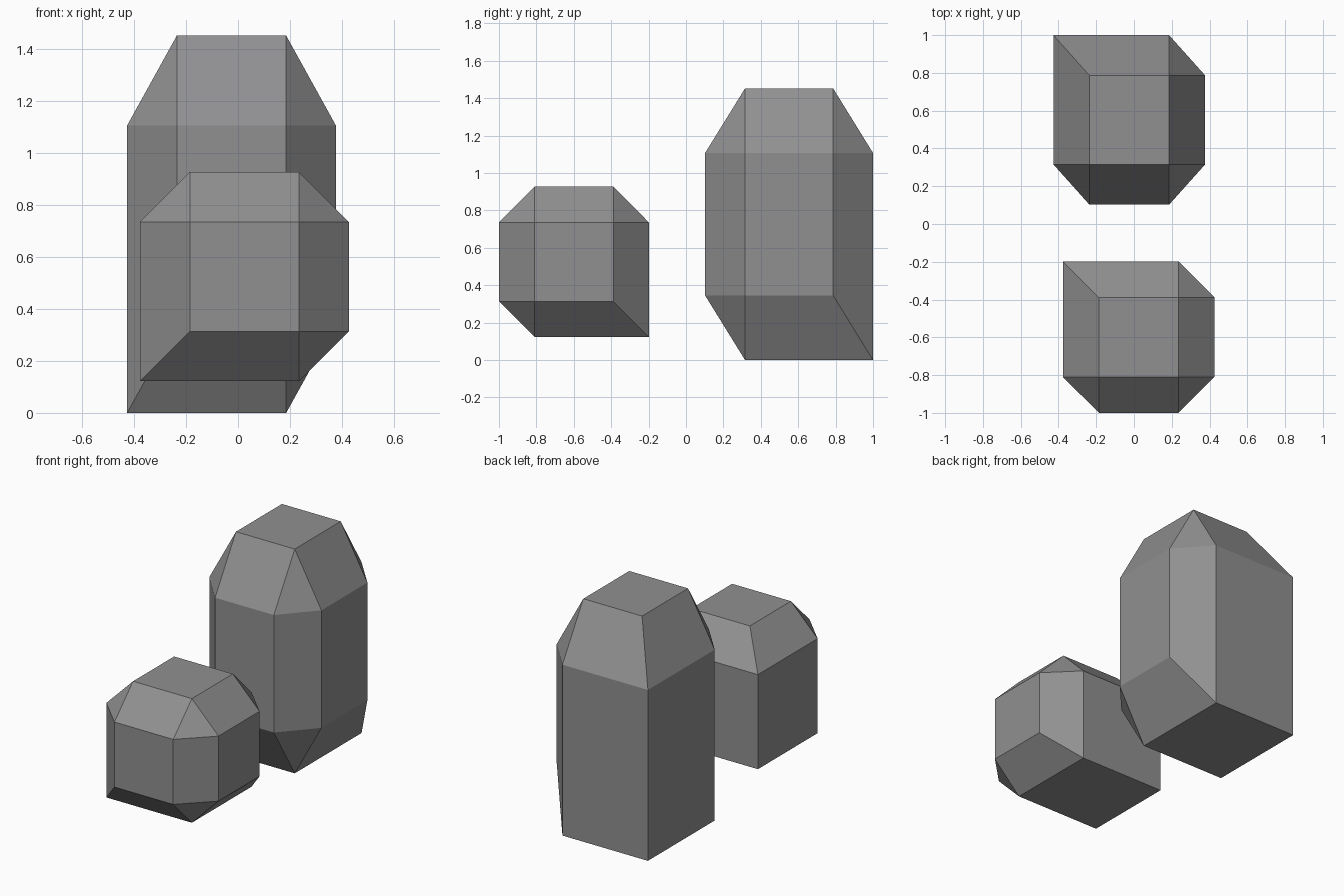
import bpy, bmesh
from itertools import product

if "Cube" in bpy.data.objects:
    bpy.data.objects.remove(bpy.data.objects["Cube"])

grey = bpy.data.materials.new("stone grey")
grey.diffuse_color = (0.28, 0.28, 0.285, 1)
grey.use_nodes = True
grey.node_tree.nodes["Principled BSDF"].inputs["Base Color"].default_value = grey.diffuse_color

INSET = 0.238  # chamfer as a fraction of each side


def stone(name, low, high):
    """Box chamfered on all edges except those around its left-back-bottom corner."""
    sharp = (0, 1, 0)  # left, back and bottom sides join without a chamfer
    bm = bmesh.new()
    points = set()
    for corner in product((0, 1), repeat=3):
        joined = tuple(a for a in range(3) if corner[a] == sharp[a])
        groups = [(a,) for a in range(3) if a not in joined]
        if joined:
            groups.append(joined)
        for outer in groups:
            co = []
            for a in range(3):
                t = corner[a] if a in outer else (1 - INSET if corner[a] else INSET)
                co.append(low[a] + (high[a] - low[a]) * t)
            points.add(tuple(co))
    for co in sorted(points):
        bm.verts.new(co)
    bmesh.ops.convex_hull(bm, input=bm.verts)
    bmesh.ops.dissolve_limit(bm, angle_limit=0.01, verts=bm.verts, edges=bm.edges)
    bmesh.ops.recalc_face_normals(bm, faces=bm.faces)
    mesh = bpy.data.meshes.new(name)
    bm.to_mesh(mesh)
    bm.free()
    mesh.materials.append(grey)
    ob = bpy.data.objects.new(name, mesh)
    bpy.context.collection.objects.link(ob)


# tall stone at the back, small raised stone in front
stone("tall_stone", (-0.427, 0.102, 0.0), (0.377, 1.0, 1.453))
stone("small_stone", (-0.377, -1.0, 0.123), (0.427, -0.198, 0.927))
